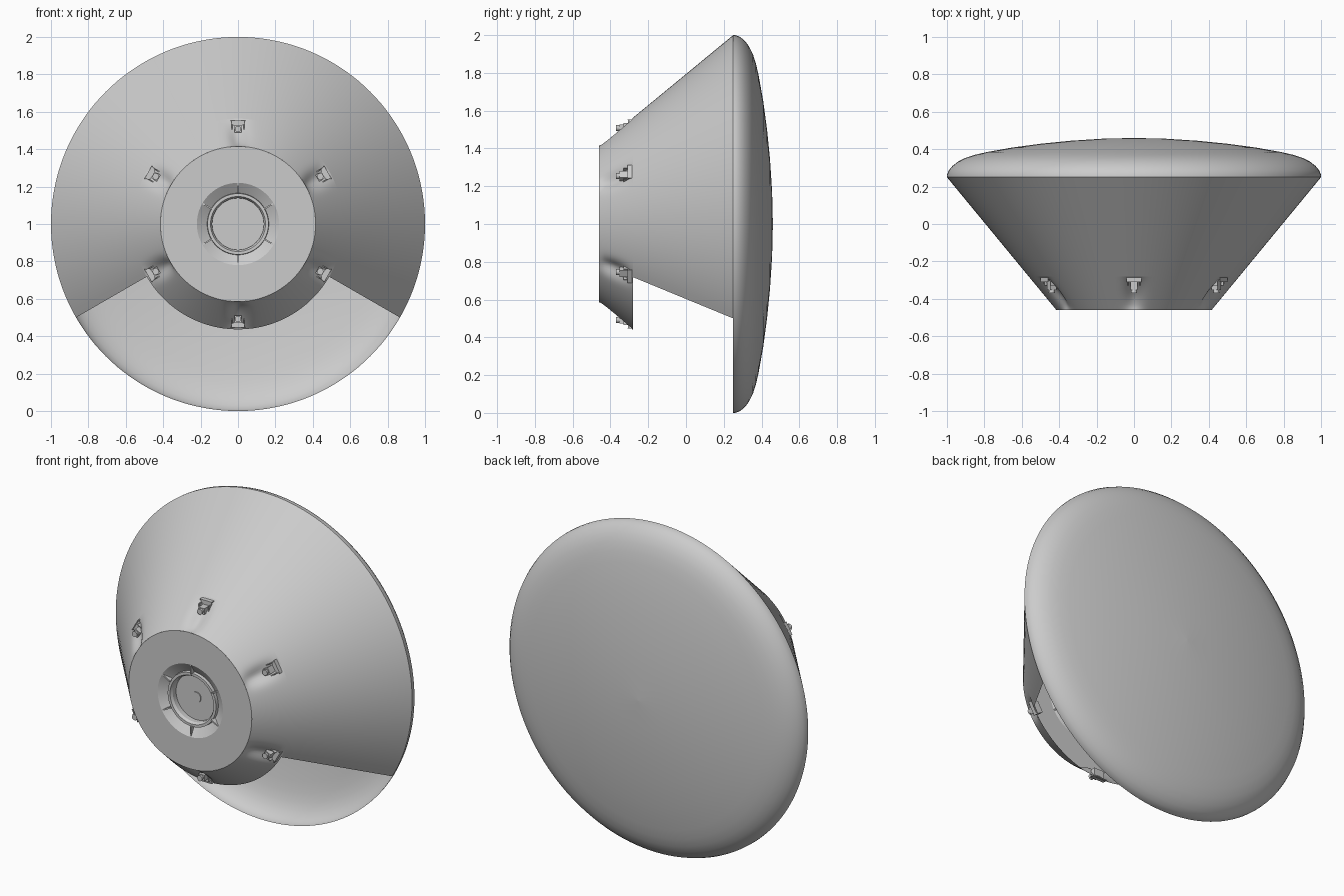
import bpy, bmesh
from math import sin, cos, pi, radians, hypot, exp
from mathutils import Matrix, Vector

if "Cube" in bpy.data.objects:
    bpy.data.objects.remove(bpy.data.objects["Cube"])

AXIS_Z = 1.0
POD_ANGLES = [radians(30 + 60 * k) for k in range(6)]


def finish(name, bm, angle=30, flip=False):
    bmesh.ops.remove_doubles(bm, verts=bm.verts, dist=1e-5)
    bmesh.ops.recalc_face_normals(bm, faces=bm.faces)
    if flip:
        bmesh.ops.reverse_faces(bm, faces=bm.faces)
    mesh = bpy.data.meshes.new(name)
    bm.to_mesh(mesh)
    bm.free()
    ob = bpy.data.objects.new(name, mesh)
    bpy.context.collection.objects.link(ob)
    bpy.ops.object.select_all(action='DESELECT')
    ob.select_set(True)
    bpy.context.view_layer.objects.active = ob
    bpy.ops.object.shade_smooth_by_angle(angle=radians(angle))
    return ob


def lathe(name, profile, start=0, end=360, segs=144, dent=None, angle=30):
    """Revolve (radius, y) points about the capsule axis, running along y."""
    bm = bmesh.new()
    rows = []
    for i in range(segs + 1):
        a = radians(start + (end - start) * i / segs)
        row = []
        for r, y in profile:
            rr = r - (dent(a, r, y) if dent else 0)
            row.append(bm.verts.new((rr * cos(a), y, AXIS_Z + rr * sin(a))))
        rows.append(row)
    for p, q in zip(rows, rows[1:]):
        for j in range(len(profile) - 1):
            bm.faces.new((p[j], q[j], q[j + 1], p[j + 1]))
    bmesh.ops.dissolve_degenerate(bm, dist=1e-6, edges=bm.edges)
    bm.normal_update()
    # outward: faces should point the way the first non-central face leans from the middle
    ob = finish(name, bm, angle)
    f = ob.data.polygons[len(ob.data.polygons) // 2]
    if f.normal.dot(f.center - Vector((0, 0.2, AXIS_Z))) < 0:
        ob.data.flip_normals()
    return ob


def cone_r(y):
    return 0.415 + (y + 0.46) * 0.585 / 0.71


def pod_dent(a, r, y):
    """Smooth hollow around each thruster, fading out at both ring edges."""
    d = min(abs((a - p + pi) % (2 * pi) - pi) for p in POD_ANGLES) * r
    t = (y + 0.46) / 0.18
    return 0.035 * exp(-(d / 0.045) ** 2) * max(0, sin(pi * t)) ** 0.8


def box(bm, size, centre, mat):
    m = mat @ Matrix.Translation(centre) @ Matrix.Diagonal((*size, 1))
    bmesh.ops.create_cube(bm, size=1, matrix=m)


# Rounded heat shield, hollow toward the front
lathe("heat_shield", [(1.0, 0.25), (0.999, 0.265), (0.99, 0.287), (0.97, 0.311), (0.94, 0.334),
                      (0.9, 0.354), (0.85, 0.37), (0.79, 0.384), (0.65, 0.409), (0.5, 0.429),
                      (0.34, 0.445), (0.17, 0.456), (0.0001, 0.46)])

# Aft cone with the lower third left open
lathe("aft_cone", [(cone_r(-0.28), -0.28), (cone_r(0.0), 0.0), (1.0, 0.25)], -30, 210, 96)

# Complete forward cone ring, dented around the thrusters
ys = [-0.46 + 0.18 * i / 12 for i in range(13)]
lathe("forward_ring", [(cone_r(y), y) for y in ys], segs=216, dent=pod_dent, angle=45)

# Nose face with sloping docking recess and hatch tunnel
lathe("nose_face", [(0.415, -0.46), (0.22, -0.46), (0.165, -0.425), (0.163, -0.445),
                    (0.147, -0.445), (0.138, -0.43), (0.138, -0.40), (0.0001, -0.40)], segs=96)

# Round hatch boss
lathe("hatch_boss", [(0.032, -0.40), (0.032, -0.406), (0.0001, -0.406)], segs=32)

# Radial ribs across the docking recess
bm = bmesh.new()
for k in range(6):
    m = Matrix.Translation((0, 0, AXIS_Z)) @ Matrix.Rotation(radians(60 * k), 4, 'Y')
    box(bm, (0.008, 0.03, 0.06), (0, -0.444, 0.19), m)
finish("docking_ribs", bm)

# Six thrusters: mounting plate, side cheeks, roof and a round nozzle
for k in range(6):
    m = Matrix.Translation((0, 0, AXIS_Z)) @ Matrix.Rotation(radians(60 * k), 4, 'Y')
    bm = bmesh.new()
    box(bm, (0.07, 0.006, 0.06), (0, -0.303, 0.52), m)
    box(bm, (0.08, 0.03, 0.005), (0, -0.296, 0.552), m)
    for s in (-1, 1):
        box(bm, (0.005, 0.03, 0.045), (s * 0.032, -0.315, 0.513), m)
    box(bm, (0.04, 0.05, 0.036), (0, -0.328, 0.508), m)
    nozzle = m @ Matrix.Translation((0, -0.357, 0.508)) @ Matrix.Rotation(pi / 2, 4, 'X')
    bmesh.ops.create_cone(bm, cap_ends=True, segments=20, radius1=0.013, radius2=0.017,
                          depth=0.026, matrix=nozzle)
    finish("thruster_%d" % (k + 1), bm)
